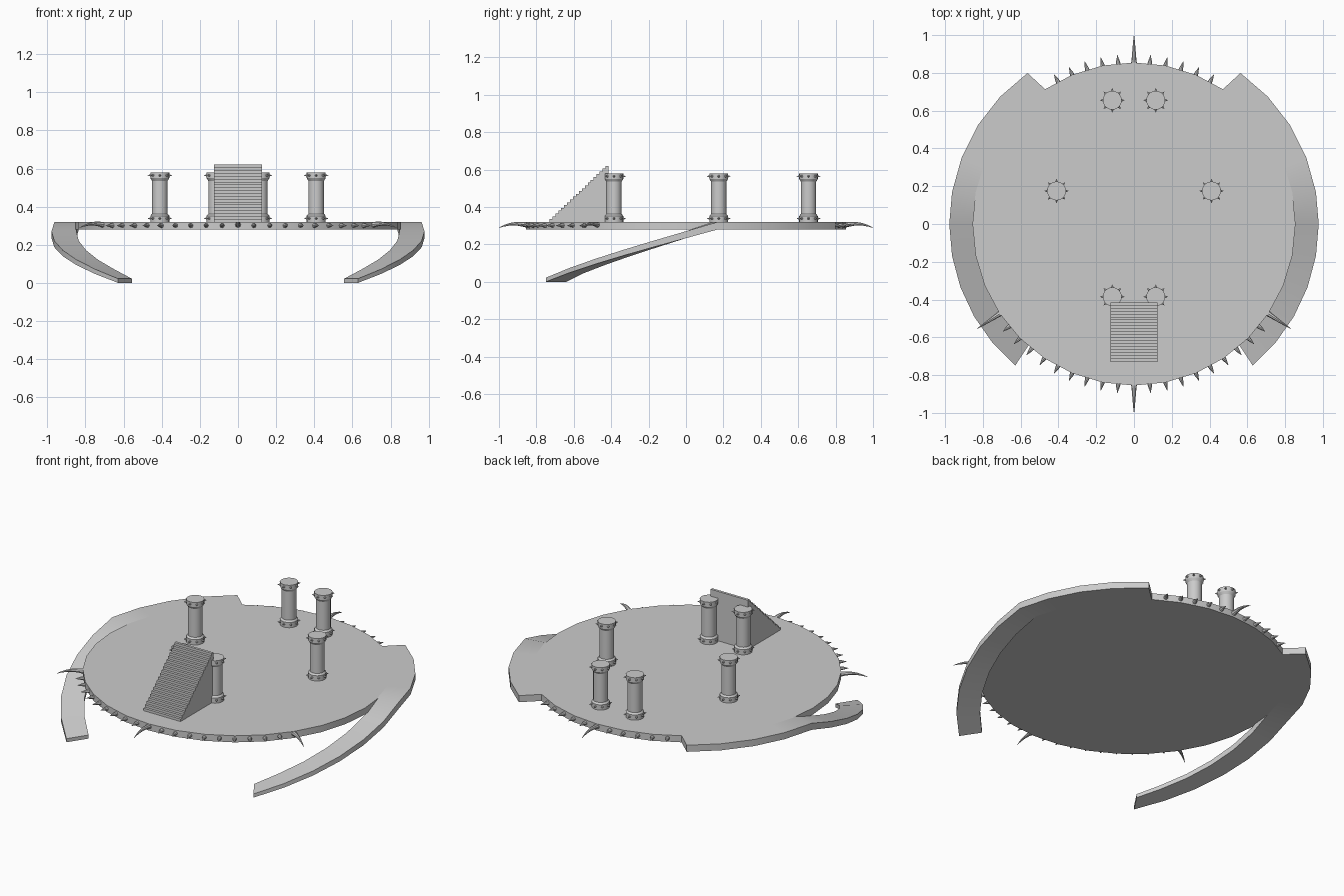
import bpy, bmesh, math
from math import radians, sin, cos
from mathutils import Vector, Matrix

if "Cube" in bpy.data.objects:
    bpy.data.objects.remove(bpy.data.objects["Cube"], do_unlink=True)

stone = bpy.data.materials.new("grey stone")
stone.use_nodes = True
GREY = (0.6, 0.6, 0.6, 1)
stone.diffuse_color = GREY
stone.node_tree.nodes["Principled BSDF"].inputs["Base Color"].default_value = GREY

BOTTOM, TOP, RADIUS = 0.28, 0.32, 0.855


def finish(name, bm, smooth=None):
    bmesh.ops.recalc_face_normals(bm, faces=bm.faces)
    mesh = bpy.data.meshes.new(name)
    bm.to_mesh(mesh)
    bm.free()
    mesh.materials.append(stone)
    obj = bpy.data.objects.new(name, mesh)
    bpy.context.collection.objects.link(obj)
    if smooth:
        bpy.ops.object.select_all(action="DESELECT")
        obj.select_set(True)
        bpy.context.view_layer.objects.active = obj
        bpy.ops.object.shade_smooth_by_angle(angle=radians(smooth))
    return obj


def loft(bm, rings):
    """Skin a list of equal point rings and cap both ends."""
    rows = [[bm.verts.new(p) for p in ring] for ring in rings]
    for a, b in zip(rows, rows[1:]):
        for i in range(len(a)):
            j = (i + 1) % len(a)
            bm.faces.new((a[i], a[j], b[j], b[i]))
    bm.faces.new(rows[0])
    bm.faces.new(rows[-1])


def lathe(bm, profile, sides, centre):
    loft(bm, [[centre + Vector((r * cos(math.tau * i / sides),
                                r * sin(math.tau * i / sides), z))
               for i in range(sides)] for r, z in profile])


def thorn(bm, angle, path, sides=8, centre=Vector()):
    """Tapered spike pointing outward; path holds (distance, height, radius)."""
    out = Vector((cos(angle), sin(angle), 0))
    side = Vector((-sin(angle), cos(angle), 0))
    up = Vector((0, 0, 1))
    loft(bm, [[centre + out * d + up * z
               + r * (side * cos(math.tau * i / sides) + up * sin(math.tau * i / sides))
               for i in range(sides)] for d, z, r in path])


# Round platform
bm = bmesh.new()
lathe(bm, [(RADIUS, BOTTOM), (RADIUS, TOP)], 32, Vector())
finish("platform", bm, 30)


# Curved side ramps: level at the back, sloping to the ground at the front
def ramp(name, side):
    angles = [54.8, 43.6, 32.4, 21.2, 10, 0, -10, -20, -30, -40, -50]
    rings = []
    for a in angles:
        t = max(0, (10 - a) / 60)
        low, high = BOTTOM * (1 - t), TOP + (0.022 - TOP) * t
        inner = radians(a + (1.9 if a == angles[0] else 1.0 if a == angles[-1] else 0))
        outer = radians(a)
        section = [(0.848, inner, low), (0.978, outer, low),
                   (0.978, outer, high), (0.848, inner, high)]
        rings.append([Vector((side * r * cos(b), r * sin(b), z)) for r, b, z in section])
    bm = bmesh.new()
    loft(bm, rings)
    finish(name, bm, 30)


ramp("left_ramp", 1)
ramp("right_ramp", -1)

# Small spikes along the front and back rims
STEP = math.tau / 64
MIDDLE = (BOTTOM + TOP) / 2
bm = bmesh.new()
for facing, count in ((-math.pi / 2, 9), (math.pi / 2, 5)):
    for k in range(1, count + 1):
        for s in (-1, 1):
            thorn(bm, facing + s * k * STEP,
                  [(0.84, MIDDLE, 0.014), (0.865, MIDDLE + 0.002, 0.010),
                   (0.898, MIDDLE, 0.001)])
finish("rim_spikes", bm, 40)

# Long drooping horns
bm = bmesh.new()
horn = [(0.84, 0.302, 0.017), (0.87, 0.308, 0.013), (0.905, 0.311, 0.010),
        (0.94, 0.308, 0.007), (0.975, 0.299, 0.004), (1.0, 0.289, 0.0008)]
for angle in (-math.pi / 2, math.pi / 2, -math.pi / 2 + 10 * STEP, -math.pi / 2 - 10 * STEP):
    thorn(bm, angle, horn)
finish("rim_horns", bm, 40)

# Pillars with flared ends and two rings of spikes
profile = [(0.05, TOP), (0.05, 0.352), (0.041, 0.362), (0.041, 0.535),
           (0.05, 0.55), (0.05, 0.578)]
spots = [("back", 0.115, 0.655), ("middle", 0.41, 0.175), ("front", 0.115, -0.385)]
for label, x, y in spots:
    for side, s in (("left", 1), ("right", -1)):
        centre = Vector((s * x, y, 0))
        bm = bmesh.new()
        lathe(bm, profile, 20, centre)
        for z in (0.338, 0.564):
            for k in range(8):
                thorn(bm, math.tau * k / 8,
                      [(0.046, z, 0.008), (0.064, z, 0.0006)], 6, centre)
        finish(f"{label}_{side}_pillar", bm, 30)

# Staircase: stepped side profile extruded across the width
STEPS, FRONT, BACK, PEAK = 20, -0.73, -0.415, 0.62
outline = [(BACK, TOP), (FRONT, TOP)]
for i in range(STEPS):
    y = FRONT + (BACK - FRONT) * i / STEPS
    z = TOP + (PEAK - TOP) * (i + 1) / STEPS
    outline += [(y, z), (y + (BACK - FRONT) / STEPS, z)]
bm = bmesh.new()
loft(bm, [[Vector((x, y, z)) for y, z in outline[:1] + outline[1:]] for x in (-0.125, 0.125)])
bmesh.ops.remove_doubles(bm, verts=bm.verts, dist=0.0001)
finish("staircase", bm)
